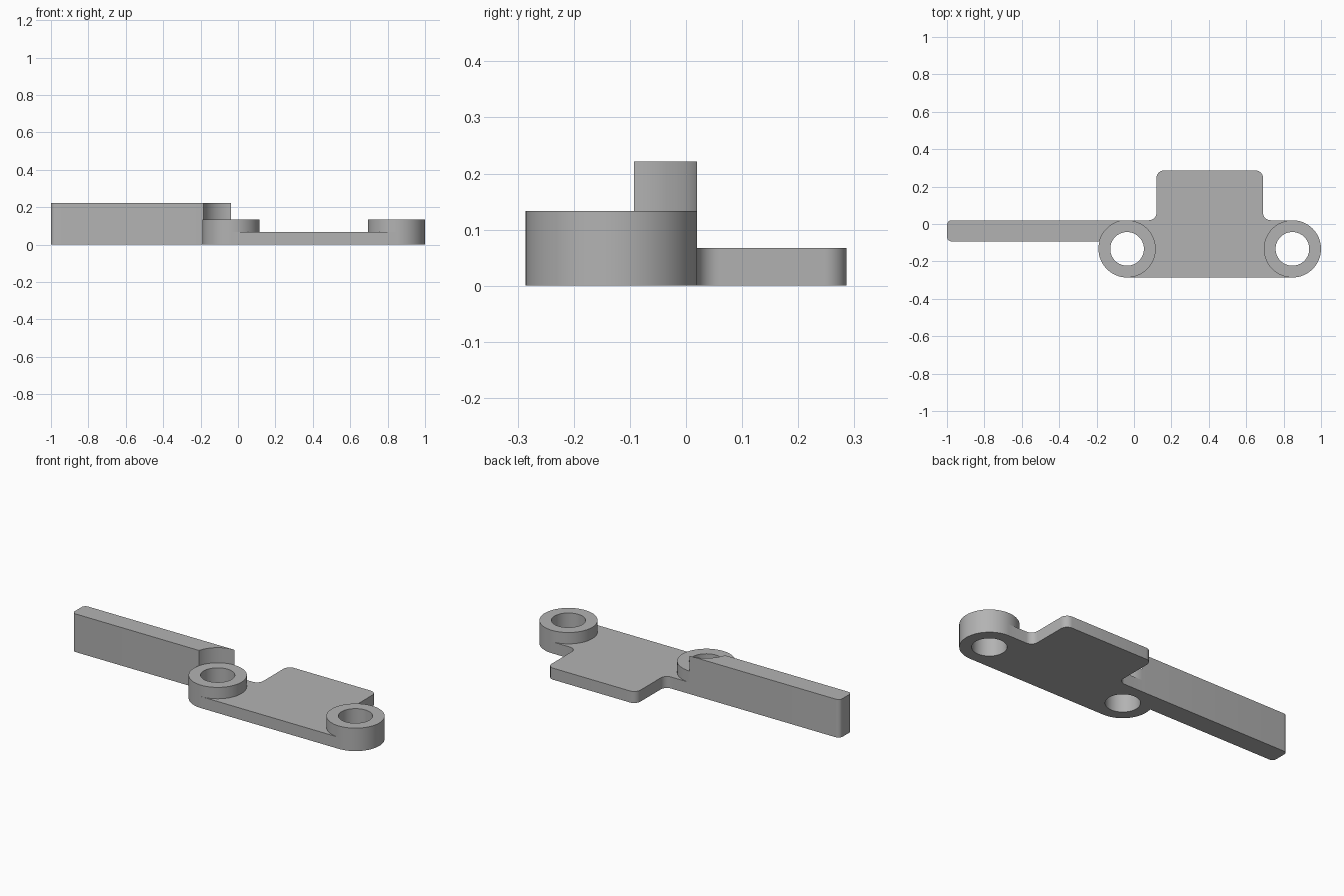
import bpy, bmesh, math
from mathutils import Vector

if "Cube" in bpy.data.objects:
    bpy.data.objects.remove(bpy.data.objects["Cube"], do_unlink=True)

grey = bpy.data.materials.new("plain grey")
grey.use_nodes = True
grey.diffuse_color = (0.45, 0.45, 0.45, 1)
grey.node_tree.nodes["Principled BSDF"].inputs["Base Color"].default_value = grey.diffuse_color

R, HOLE = 0.153, 0.09            # boss radii
LEFT_X, RIGHT_X, BOSS_Y = -0.037, 0.847, -0.133
FRONT, BACK = BOSS_Y - R, BOSS_Y + R
PLATE_H, BOSS_H, ARM_H = 0.067, 0.133, 0.221
SEGS = 64


def finish(name, bm):
    bmesh.ops.recalc_face_normals(bm, faces=bm.faces)
    mesh = bpy.data.meshes.new(name)
    bm.to_mesh(mesh)
    bm.free()
    mesh.materials.append(grey)
    obj = bpy.data.objects.new(name, mesh)
    bpy.context.collection.objects.link(obj)
    bpy.ops.object.select_all(action='DESELECT')
    obj.select_set(True)
    bpy.context.view_layer.objects.active = obj
    bpy.ops.object.shade_smooth_by_angle(angle=math.radians(30))
    return obj


def arc(cx, cy, r, start, end, steps):
    angles = [math.radians(start + (end - start) * i / steps) for i in range(steps + 1)]
    return [(cx + r * math.cos(a), cy + r * math.sin(a)) for a in angles]


def extrude(name, outline, height):
    bm = bmesh.new()
    face = bm.faces.new([bm.verts.new((x, y, 0)) for x, y in outline])
    top = bmesh.ops.extrude_face_region(bm, geom=[face], use_keep_orig=True)["geom"]
    bmesh.ops.translate(bm, vec=Vector((0, 0, height)),
                        verts=[v for v in top if isinstance(v, bmesh.types.BMVert)])
    return finish(name, bm)


def boss(name, x):
    # rectangular wall section revolved around the hole axis
    bm = bmesh.new()
    section = [(HOLE, 0), (R, 0), (R, BOSS_H), (HOLE, BOSS_H)]
    verts = [bm.verts.new((x + r, BOSS_Y, z)) for r, z in section]
    edges = [bm.edges.new((verts[i], verts[i - 1])) for i in range(4)]
    bmesh.ops.spin(bm, geom=verts + edges, cent=(x, BOSS_Y, 0), axis=(0, 0, 1),
                   angle=math.tau, steps=SEGS)
    bmesh.ops.remove_doubles(bm, verts=bm.verts, dist=0.0001)
    return finish(name, bm)


# Pivot bosses
boss("left_end_boss", RIGHT_X)
boss("right_end_boss", LEFT_X)

# Base plate: fits against both bosses, with a rounded tab at the back
tab_l, tab_r, tab_y, f = 0.12, 0.69, -FRONT, 0.04
plate = arc(LEFT_X, BOSS_Y, R, 90, -90, SEGS // 2)
plate += arc(RIGHT_X, BOSS_Y, R, 270, 90, SEGS // 2)
plate += arc(tab_r + f, BACK + f, f, 270, 180, 8)
plate += arc(tab_r - f, tab_y - f, f, 0, 90, 8)
plate += arc(tab_l + f, tab_y - f, f, 90, 180, 8)
plate += arc(tab_l - f, BACK + f, f, 0, -90, 8)
extrude("base_plate", plate, PLATE_H)

# Tall arm: rounded free end, inner end hollowed around the boss
arm_front, c = -0.093, 0.025
meet = 180 - math.degrees(math.asin((arm_front - BOSS_Y) / R))
arm = arc(LEFT_X, BOSS_Y, R, 90, meet, 16)
arm += arc(-1 + c, arm_front + c, c, 270, 180, 6)
arm += arc(-1 + c, BACK - c, c, 180, 90, 6)
extrude("lever_arm", arm, ARM_H)
